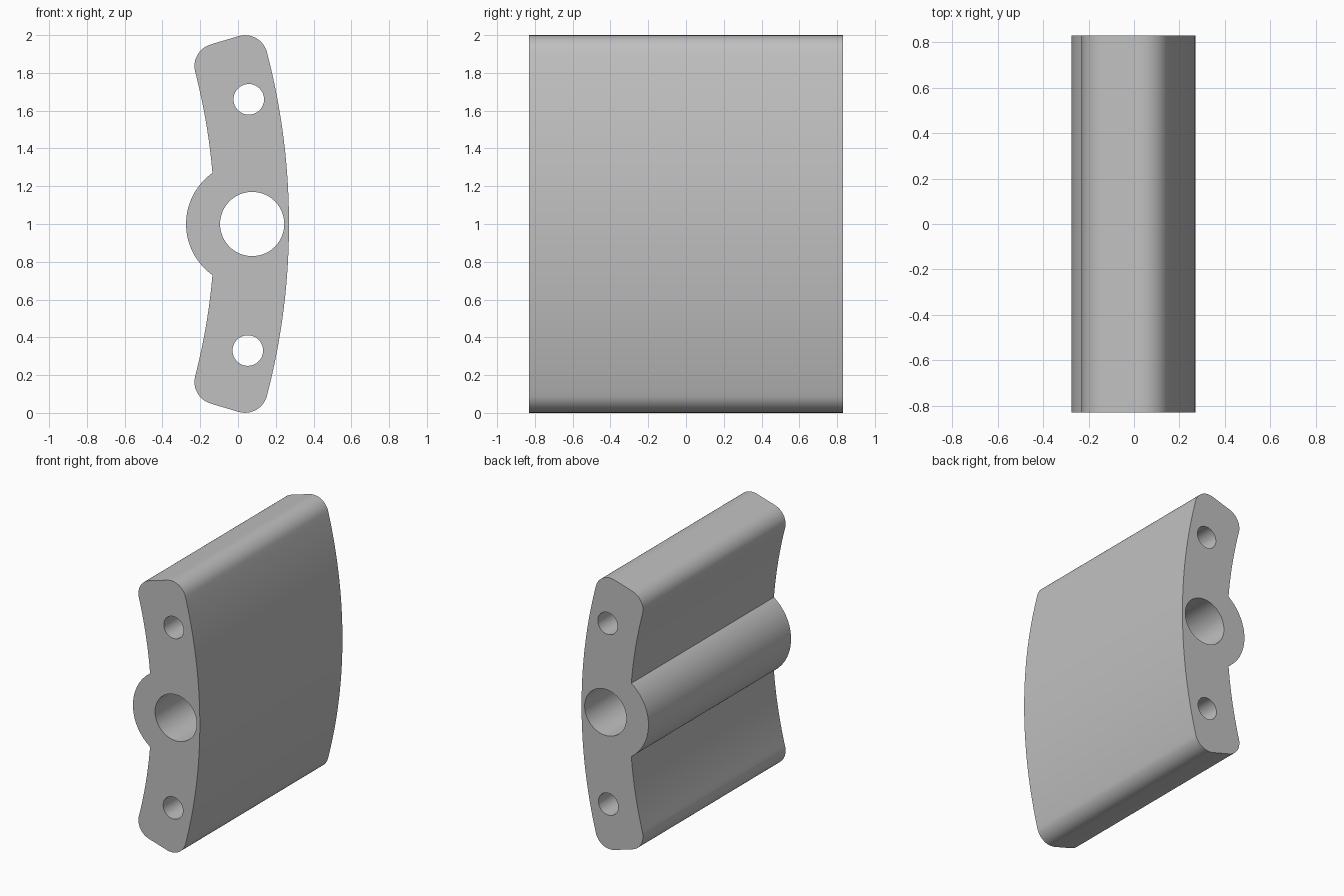
import bpy
import bmesh
from math import sin, cos, asin, atan2, pi, hypot, radians

cube = bpy.data.objects.get("Cube")
if cube:
    bpy.data.objects.remove(cube, do_unlink=True)

HALF_DEPTH = 0.83
MID_Z = 1.0
AXIS_X = -3.33                  # shared centre of the two long arcs
R_OUT, R_IN = 3.6, 3.206
FILLET = 0.12
END_ANGLE = 0.29                # half angle of the curved plate
BOSS_X, BOSS_R = 0.056, 0.331


def arc(cx, cy, r, a0, a1, n):
    """Points along an arc, both ends included."""
    return [(cx + r * cos(a0 + (a1 - a0) * i / n),
             cy + r * sin(a0 + (a1 - a0) * i / n)) for i in range(n + 1)]


# Upper half of the outline, from the outer middle round to the boss tip
out_d, in_d = R_OUT - FILLET, R_IN + FILLET
out_a = END_ANGLE - asin(FILLET / out_d)
in_a = END_ANGLE - asin(FILLET / in_d)

# Where the inner arc meets the boss circle
gap = BOSS_X - AXIS_X
meet_x = (R_IN ** 2 - BOSS_R ** 2 + gap ** 2) / (2 * gap)
meet_z = (R_IN ** 2 - meet_x ** 2) ** 0.5
meet_a = atan2(meet_z, meet_x)
boss_a = atan2(meet_z, meet_x - gap)

upper = arc(AXIS_X, 0, R_OUT, 0, out_a, 24)
upper += arc(AXIS_X + out_d * cos(out_a), out_d * sin(out_a), FILLET,
             out_a, END_ANGLE + pi / 2, 12)
upper += arc(AXIS_X + in_d * cos(in_a), in_d * sin(in_a), FILLET,
             END_ANGLE + pi / 2, in_a + pi, 12)
upper += arc(AXIS_X, 0, R_IN, in_a, meet_a, 16)
upper += arc(BOSS_X, 0, BOSS_R, boss_a, pi, 20)

# Mirror to the lower half and drop coincident neighbours
outline = []
for p in upper + [(x, -z) for x, z in reversed(upper[1:-1])]:
    if not outline or hypot(p[0] - outline[-1][0], p[1] - outline[-1][1]) > 1e-4:
        outline.append(p)

# Shaft bore and two bolt holes
bore = arc(0.075, 0, 0.17, 0, 2 * pi, 64)[:-1]
top_hole = arc(0.057, 0.66, 0.081, 0, 2 * pi, 40)[:-1]
bottom_hole = arc(0.052, -0.67, 0.081, 0, 2 * pi, 40)[:-1]

# Filled profile extruded along the depth
curve = bpy.data.curves.new("curved_plate_profile", 'CURVE')
curve.dimensions = '2D'
curve.fill_mode = 'BOTH'
curve.extrude = HALF_DEPTH
for loop in (outline, bore, top_hole, bottom_hole):
    spline = curve.splines.new('POLY')
    spline.points.add(len(loop) - 1)
    for point, (x, z) in zip(spline.points, loop):
        point.co = (x, z, 0, 1)
    spline.use_cyclic_u = True

plate = bpy.data.objects.new("curved_plate", curve)
bpy.context.collection.objects.link(plate)
plate.location.z = MID_Z
plate.rotation_euler.x = radians(90)
bpy.ops.object.select_all(action='DESELECT')
plate.select_set(True)
bpy.context.view_layer.objects.active = plate
bpy.ops.object.convert(target='MESH')
plate = bpy.context.object
bpy.ops.object.transform_apply(location=True, rotation=True, scale=True)

# Weld caps to walls
bm = bmesh.new()
bm.from_mesh(plate.data)
bmesh.ops.remove_doubles(bm, verts=bm.verts, dist=1e-4)
bmesh.ops.recalc_face_normals(bm, faces=bm.faces)
bm.to_mesh(plate.data)
bm.free()
bpy.ops.object.shade_smooth_by_angle(angle=radians(30))

# Plain grey finish
grey = bpy.data.materials.new("plain_grey")
grey.use_nodes = True
colour = (0.53, 0.53, 0.53, 1)
grey.diffuse_color = colour
grey.node_tree.nodes["Principled BSDF"].inputs["Base Color"].default_value = colour
plate.data.materials.clear()
plate.data.materials.append(grey)
